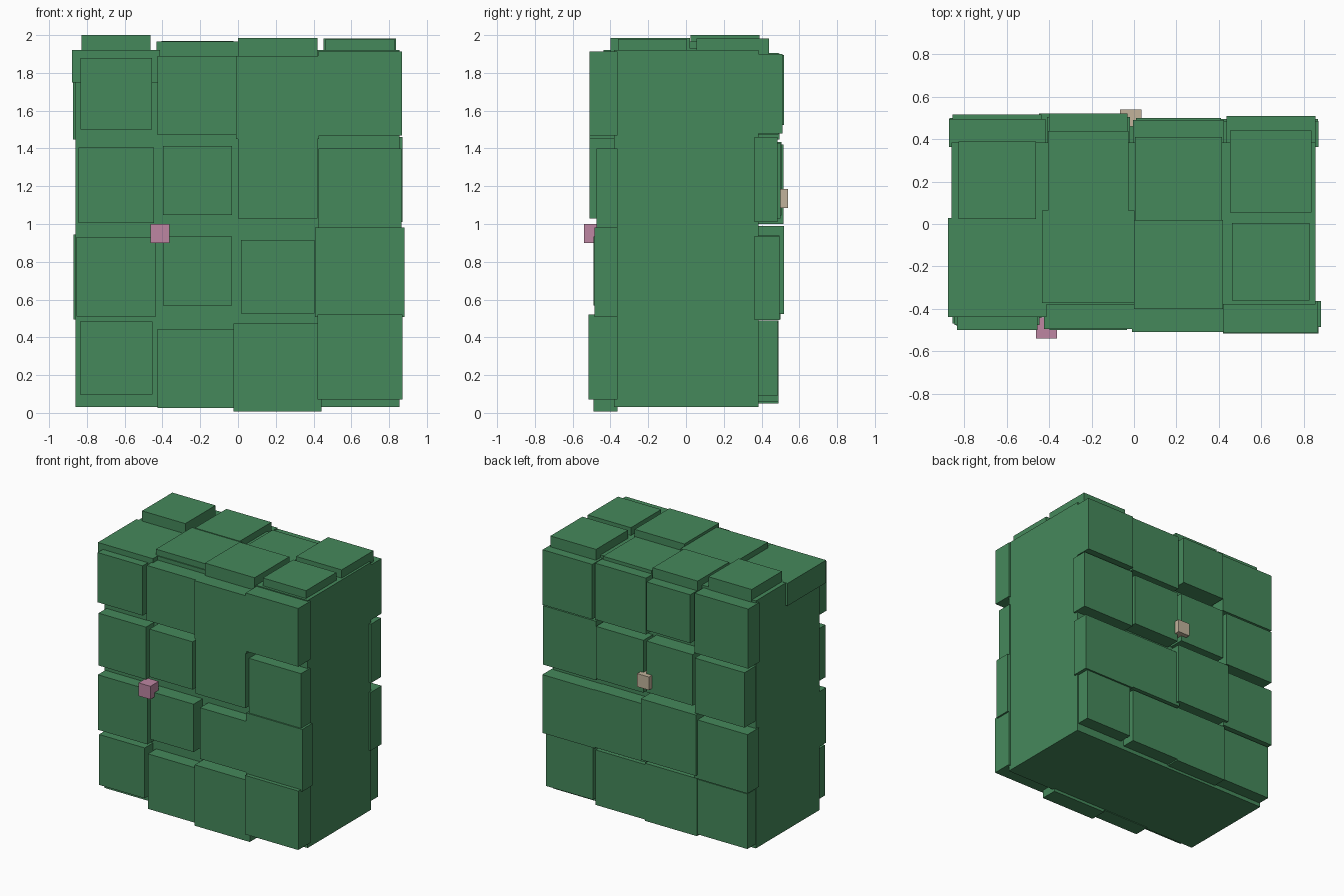
import bpy

default = bpy.data.objects.get("Cube")
if default:
    bpy.data.objects.remove(default, do_unlink=True)


def make_material(name, colour):
    material = bpy.data.materials.new(name)
    material.use_nodes = True
    material.diffuse_color = (*colour, 1)
    shader = material.node_tree.nodes["Principled BSDF"]
    shader.inputs["Base Color"].default_value = (*colour, 1)
    shader.inputs["Roughness"].default_value = 0.9
    return material


leaf_green = make_material("leaf green", (0.06, 0.25, 0.105))
petal_pink = make_material("petal pink", (0.51, 0.24, 0.36))
petal_cream = make_material("petal cream", (0.54, 0.45, 0.33))


def add_box(name, x_range, y_range, z_range, material):
    """Axis-aligned box spanning the three given ranges."""
    ranges = (x_range, y_range, z_range)
    bpy.ops.mesh.primitive_cube_add(size=1, location=[sum(r) / 2 for r in ranges])
    box = bpy.context.object
    box.name = name
    box.scale = [abs(r[1] - r[0]) for r in ranges]
    bpy.ops.object.transform_apply(location=False, rotation=False, scale=True)
    box.data.materials.append(material)
    return box


def span(centre, size):
    return (centre - size / 2, centre + size / 2)


# Hedge body
add_box("hedge_core", (-0.86, 0.855), (-0.38, 0.385), (0.03, 1.92), leaf_green)

# Columns run from -x to +x
columns = [-0.645, -0.215, 0.21, 0.645]

# Leaf blocks on the front: height of centre, size, outer depth; top row first
front_blocks = [
    [(1.69, .38, .5), (1.205, .4, .475), (.72, .42, .47), (.29, .385, .48)],
    [(1.68, .42, .495), (1.23, .365, .5), (.75, .365, .49), (.235, .42, .48)],
    [(1.67, .44, .51), (1.24, .42, .51), (.72, .39, .48), (.24, .465, .49)],
    [(1.69, .445, .512), (1.18, .44, .475), (.745, .475, .485), (.295, .45, .515)],
]

# Leaf blocks on the back, in the same order
back_blocks = [
    [(1.675, .455, .495), (1.21, .42, .515), (.72, .45, .5), (.27, .42, .48)],
    [(1.71, .37, .52), (1.24, .39, .505), (.757, .465, .52), (.27, .44, .49)],
    [(1.69, .43, .49), (1.23, .4, .5), (.72, .44, .495), (.27, .42, .49)],
    [(1.69, .42, .51), (1.235, .45, .485), (.715, .445, .495), (.29, .4, .485)],
]

for side, sign, table in (("front", -1, front_blocks), ("back", 1, back_blocks)):
    for column, (x, blocks) in enumerate(zip(columns, table), 1):
        for row, (z, size, depth) in enumerate(blocks, 1):
            add_box(f"{side}_leaf_block_{column}_{row}", span(x, size),
                    (sign * 0.362, sign * depth), span(z, size), leaf_green)

# Leaf blocks on the top: front then back, each as centre y, size, upper height
top_blocks = [
    [(-.205, .465, 1.922), (.207, .365, 2)],
    [(-.155, .435, 1.965), (.248, .38, 1.97)],
    [(-.19, .42, 1.985), (.205, .41, 1.93)],
    [(-.178, .365, 1.98), (.247, .385, 1.983)],
]
for column, (x, blocks) in enumerate(zip(columns, top_blocks), 1):
    for place, (y, size, top) in zip(("front", "back"), blocks):
        add_box(f"top_leaf_block_{place}_{column}", span(x, size), span(y, size),
                (min(top - 0.15, 1.75), top), leaf_green)

# Small square blossoms
add_box("front_blossom", span(-0.412, 0.1), (-0.54, -0.44), span(0.95, 0.1), petal_pink)
add_box("back_blossom", span(-0.015, 0.1), (0.46, 0.54), span(1.135, 0.1), petal_cream)
